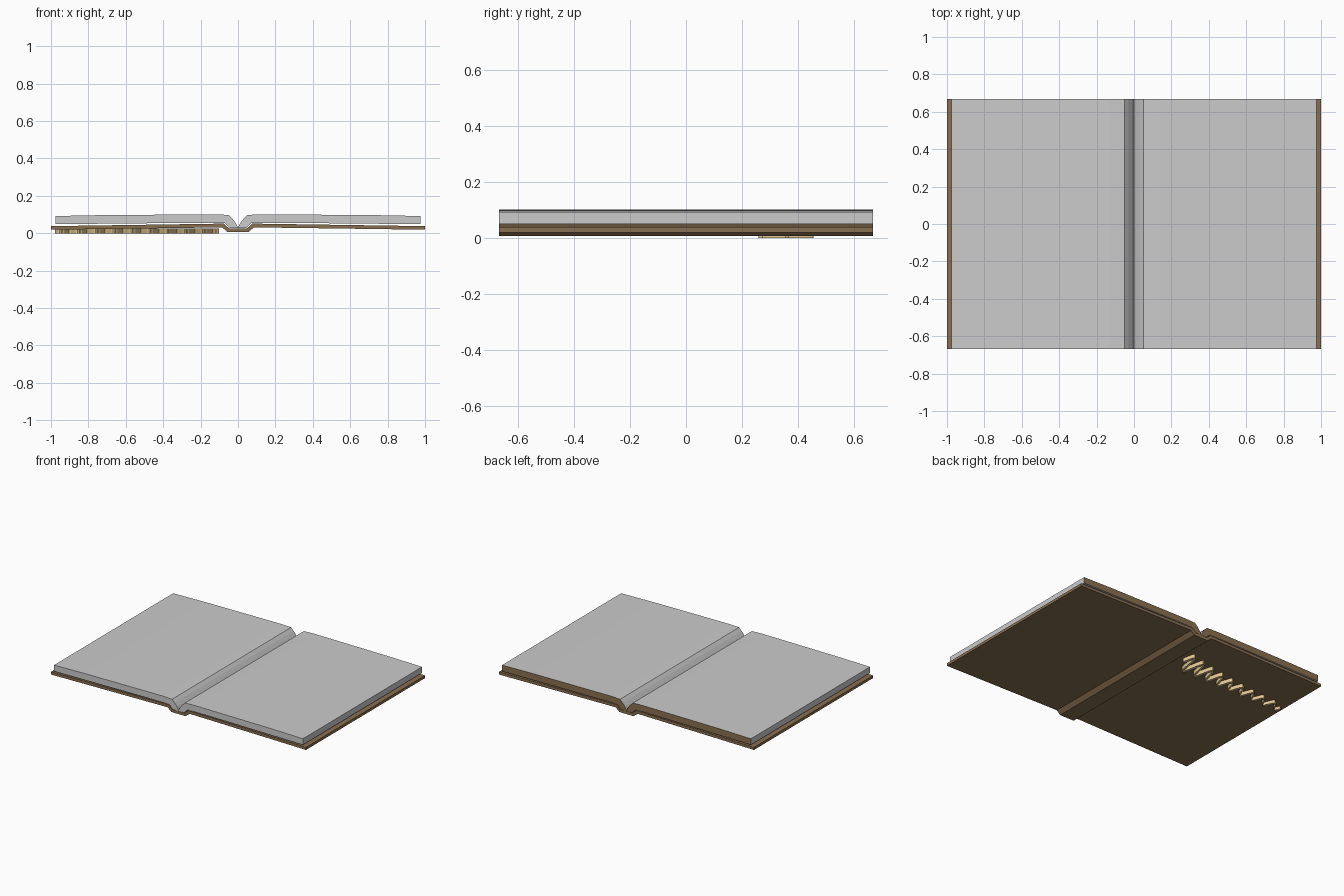
import bpy, bmesh, math

if "Cube" in bpy.data.objects:
    bpy.data.objects.remove(bpy.data.objects["Cube"])

HALF = 0.667  # half depth of the book


def material(name, rgb):
    m = bpy.data.materials.new(name)
    m.diffuse_color = (*rgb, 1)
    m.use_nodes = True
    m.node_tree.nodes["Principled BSDF"].inputs["Base Color"].default_value = m.diffuse_color
    return m


brown = material("cover_brown", (0.25, 0.16, 0.08))
gold = material("gilt", (0.80, 0.60, 0.30))


def finish(bm, name, mats):
    bmesh.ops.recalc_face_normals(bm, faces=bm.faces)
    me = bpy.data.meshes.new(name)
    bm.to_mesh(me)
    bm.free()
    for m in mats:
        me.materials.append(m)
    ob = bpy.data.objects.new(name, me)
    bpy.context.collection.objects.link(ob)
    return ob


def strip(name, upper, lower, mats, back_slot=0):
    """Mirror paired upper/lower (x, z) lines about x = 0 and extrude along y."""
    both = lambda pts: [(-x, z) for x, z in reversed(pts) if x > 0] + pts
    up, low = both(upper), both(lower)
    bm = bmesh.new()
    rows = [[bm.verts.new((x, y, z)) for x, z in line]
            for line, y in ((up, -HALF), (low, -HALF), (low, HALF), (up, HALF))]
    for i in range(len(up) - 1):
        for k in range(4):
            a, b = rows[k], rows[(k + 1) % 4]
            bm.faces.new((a[i], a[i + 1], b[i + 1], b[i]))
    for end in (0, -1):
        bm.faces.new([r[end] for r in rows])
    bm.normal_update()
    bmesh.ops.recalc_face_normals(bm, faces=bm.faces)
    for f in bm.faces:
        if f.normal.y > 0.9:
            f.material_index = back_slot
    return finish(bm, name, mats)


# Hard cover: flat spine, two hinges, gently drooping boards
strip("cover",
      [(0, 0.026), (0.048, 0.026), (0.075, 0.051), (0.12, 0.051), (1.0, 0.038)],
      [(0, 0.006), (0.056, 0.006), (0.084, 0.031), (0.12, 0.031), (1.0, 0.019)],
      [brown])

# Open page block with a rounded gutter; its back edge is brown
strip("pages",
      [(0, 0.032), (0.012, 0.055), (0.03, 0.078), (0.05, 0.098), (0.13, 0.101),
       (0.44, 0.099), (0.73, 0.097), (0.976, 0.092)],
      [(0, 0.027), (0.02, 0.027), (0.045, 0.029), (0.07, 0.054), (0.13, 0.056),
       (0.44, 0.054), (0.73, 0.051), (0.976, 0.049)],
      [None, brown], back_slot=1)

# Raised gilt flourish under the left board: a plain tapering wave
bm = bmesh.new()
n = 180
prev = None
for i in range(n + 1):
    t = i / n
    x = -0.11 - 0.86 * t
    amp = 0.035 + 0.06 * (1 - t) ** 2
    mid = 0.30 + 0.06 * (1 - t) ** 2
    y = mid + amp * math.sin(t * 9 * math.tau)
    w = 0.008
    ring = [bm.verts.new((x + sx * w, y + sx * 0.006, z))
            for sx, z in ((-1, 0), (1, 0), (1, 0.026), (-1, 0.026))]
    if prev:
        for k in range(4):
            bm.faces.new((prev[k], prev[(k + 1) % 4], ring[(k + 1) % 4], ring[k]))
    else:
        bm.faces.new(ring)
    prev = ring
bm.faces.new(prev)
finish(bm, "gilt_flourish", [gold])
